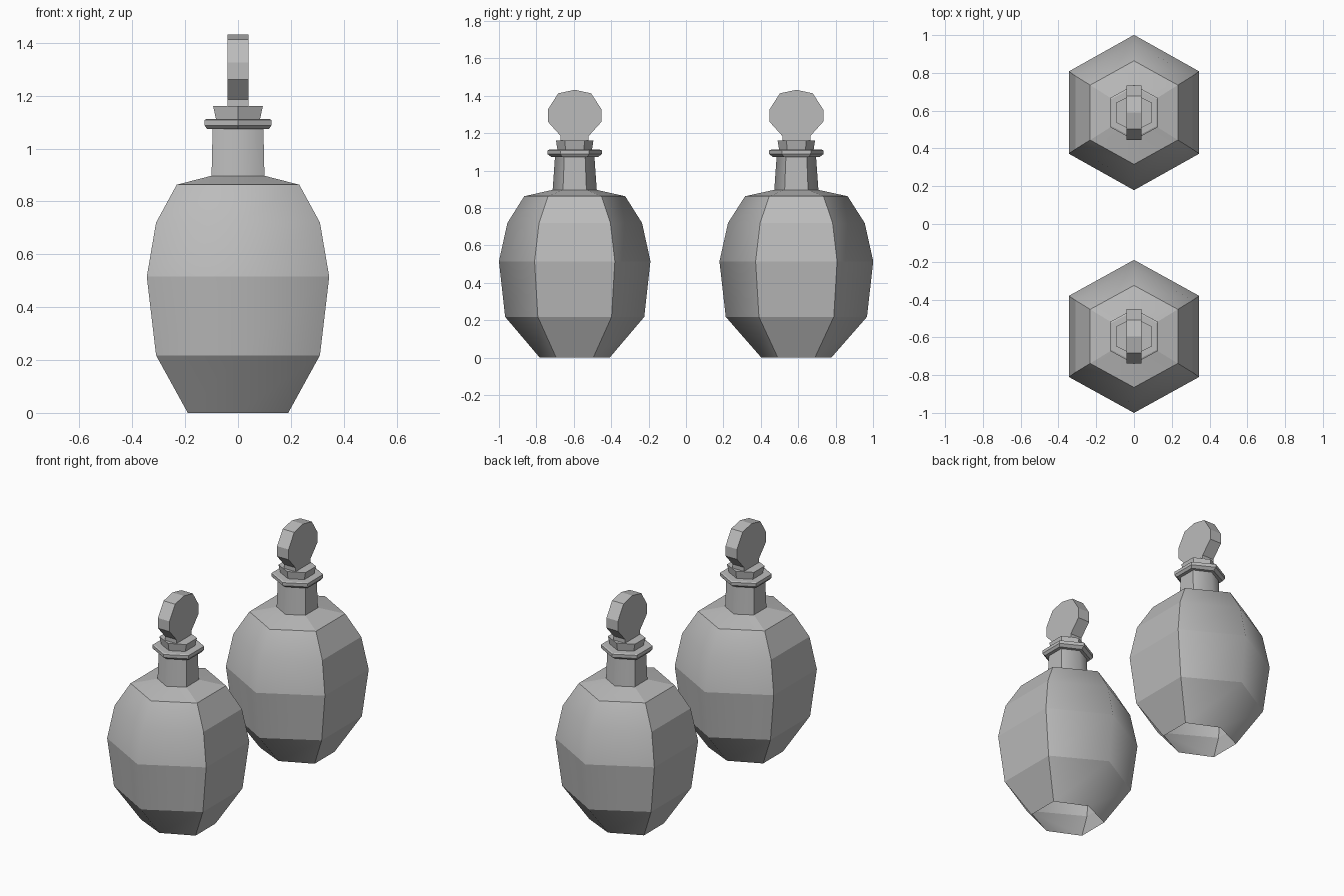
import bpy
import bmesh

cube = bpy.data.objects.get("Cube")
if cube:
    bpy.data.objects.remove(cube, do_unlink=True)

glass = bpy.data.materials.new("grey_glass")
glass.use_nodes = True
GREY = (0.5, 0.5, 0.5, 1.0)
glass.diffuse_color = GREY
glass.node_tree.nodes["Principled BSDF"].inputs["Base Color"].default_value = GREY


def finish(bm, name, y):
    bmesh.ops.recalc_face_normals(bm, faces=bm.faces)
    mesh = bpy.data.meshes.new(name)
    bm.to_mesh(mesh)
    bm.free()
    mesh.materials.append(glass)
    obj = bpy.data.objects.new(name, mesh)
    obj.location.y = y
    bpy.context.collection.objects.link(obj)
    return obj


def hex_turned(name, y, rows, smooth=False, cap=False, creases=()):
    """Stack six-sided rings; each row is height, half width, depth radius."""
    bm = bmesh.new()
    rings = []
    for z, w, d in rows:
        s = d * 0.53
        pts = ((0, -d), (w, -s), (w, s), (0, d), (-w, s), (-w, -s))
        rings.append([bm.verts.new((px, py, z)) for px, py in pts])
    for low, high in zip(rings, rings[1:]):
        for i in range(6):
            j = (i + 1) % 6
            bm.faces.new((low[i], low[j], high[j], high[i]))
    if cap:
        bm.faces.new(rings[-1])
    if smooth:
        # Round over the front and back ridges, keep flat side panels crisp
        for f in bm.faces:
            f.smooth = True
        for e in bm.edges:
            a, b = e.verts
            level = abs(a.co.z - b.co.z) < 0.001
            if level:
                side = a.co.x * b.co.x > 0
                e.smooth = not (side or a.co.z in creases)
            else:
                e.smooth = abs(a.co.x) + abs(b.co.x) < 0.001
        creased = [e for e in bm.edges if abs(e.verts[0].co.z - e.verts[1].co.z) < 0.001
                   and any(abs(e.verts[0].co.z - c) < 0.001 for c in creases)]
        for e in creased:
            e.smooth = False
    return finish(bm, name, y)


def stopper_disc(name, y):
    """Faceted round grip, mirrored from a half outline and extruded across x."""
    half = [(0.075, 1.14), (0.075, 1.185), (0.144, 1.262), (0.144, 1.326), (0.088, 1.413)]
    outline = half + [(0, 1.432)] + [(-py, z) for py, z in reversed(half)]
    bm = bmesh.new()
    face = bm.faces.new([bm.verts.new((-0.04, py, z)) for py, z in outline])
    grown = bmesh.ops.extrude_face_region(bm, geom=[face])["geom"]
    bmesh.ops.translate(bm, vec=(0.08, 0, 0),
                        verts=[v for v in grown if isinstance(v, bmesh.types.BMVert)])
    return finish(bm, name, y)


def bottle(label, y, depth):
    # Open-bottomed faceted body
    hex_turned(label + "_body", y, [
        (0, 0.19, 0.187), (0.218, 0.31, 0.372 * depth), (0.515, 0.345, 0.405 * depth),
        (0.72, 0.31, 0.36 * depth), (0.863, 0.232, 0.27 * depth), (0.897, 0.1, 0.118),
    ], smooth=True, creases=(0.218, 0.515, 0.863))
    # Neck and flared lip
    hex_turned(label + "_neck", y, [(0.897, 0.1, 0.118), (1.08, 0.096, 0.105)], smooth=True)
    hex_turned(label + "_lip", y, [
        (1.073, 0.096, 0.105), (1.073, 0.117, 0.125), (1.088, 0.127, 0.145),
        (1.108, 0.126, 0.146), (1.112, 0.12, 0.135), (1.112, 0.08, 0.09),
    ], cap=True)
    # Stopper
    hex_turned(label + "_stopper_collar", y,
               [(1.11, 0.083, 0.092), (1.16, 0.094, 0.1)], cap=True)
    stopper_disc(label + "_stopper_grip", y)


bottle("front_bottle", -0.595, 1.0)
bottle("back_bottle", 0.59, 1.015)
